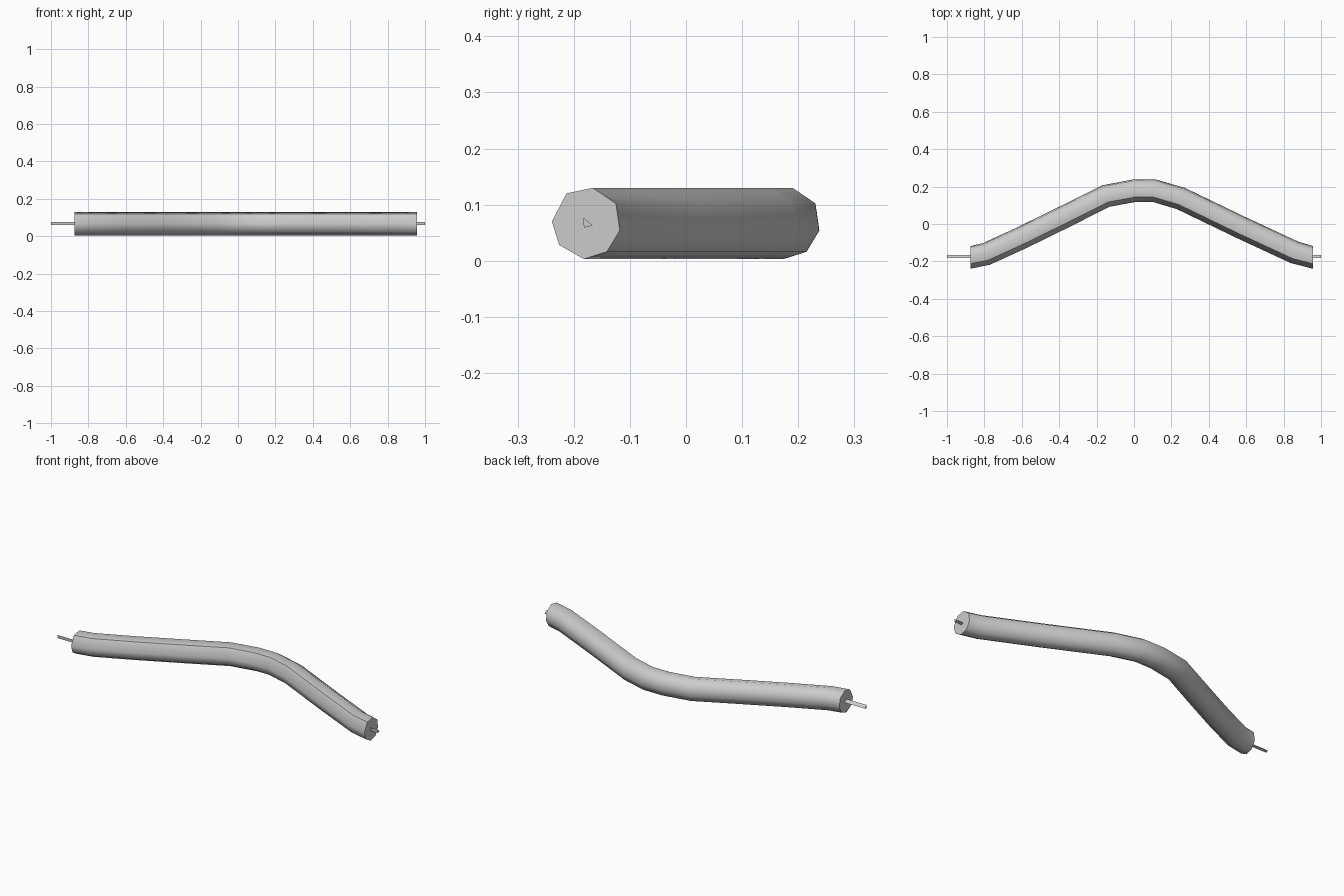
import bpy, bmesh, math
from mathutils import Vector

cube = bpy.data.objects.get("Cube")
if cube:
    bpy.data.objects.remove(cube, do_unlink=True)

grey = bpy.data.materials.new("plain grey")
grey.use_nodes = True
colour = (0.6, 0.6, 0.6, 1)
grey.diffuse_color = colour
grey.node_tree.nodes["Principled BSDF"].inputs["Base Color"].default_value = colour


def sweep(name, path, section):
    """Loft a closed section along a level path, with end planes square to x."""
    bm = bmesh.new()
    rings = []
    for i, point in enumerate(path):
        side = Vector((0, 1, 0))
        if 0 < i < len(path) - 1:
            a = (Vector(point) - Vector(path[i - 1])).normalized()
            b = (Vector(path[i + 1]) - Vector(point)).normalized()
            t = (a + b).normalized()
            side = Vector((-t.y, t.x, 0))
        rings.append([bm.verts.new(Vector(point) + side * u + Vector((0, 0, v)))
                      for u, v in section])
    n = len(section)
    for r, s in zip(rings, rings[1:]):
        for k in range(n):
            bm.faces.new((r[k], r[(k + 1) % n], s[(k + 1) % n], s[k]))
    bm.faces.new(rings[0])
    bm.faces.new(rings[-1])
    bmesh.ops.recalc_face_normals(bm, faces=bm.faces)
    mesh = bpy.data.meshes.new(name)
    bm.to_mesh(mesh)
    bm.free()
    mesh.materials.append(grey)
    obj = bpy.data.objects.new(name, mesh)
    bpy.context.collection.objects.link(obj)
    return obj


# Bent handle tube with an uneven eight-sided section
bend = [(-0.875, -0.178), (-0.79, -0.16), (-0.6, -0.073), (-0.38, 0.035),
        (-0.15, 0.15), (0, 0.178), (0.11, 0.178), (0.25, 0.137),
        (0.58, -0.022), (0.86, -0.152), (0.957, -0.178)]
section = [(-0.004, -0.063), (0.037, -0.05), (0.06, -0.012), (0.053, 0.036),
           (0.012, 0.064), (-0.035, 0.054), (-0.061, 0.004), (-0.048, -0.038)]
tube = sweep("bent_tube", [(x, y, 0.066) for x, y in bend], section)

bpy.ops.object.select_all(action="DESELECT")
tube.select_set(True)
bpy.context.view_layer.objects.active = tube
bpy.ops.object.shade_smooth_by_angle(angle=math.radians(50))

# Thin three-sided pins at both ends
triangle = [(-0.008, 0.01), (0.009, -0.004), (-0.007, -0.008)]
for name, start, end in (("right_pin", -1, -0.86), ("left_pin", 0.94, 1)):
    sweep(name, [(start, -0.175, 0.067), (end, -0.175, 0.067)], triangle)
